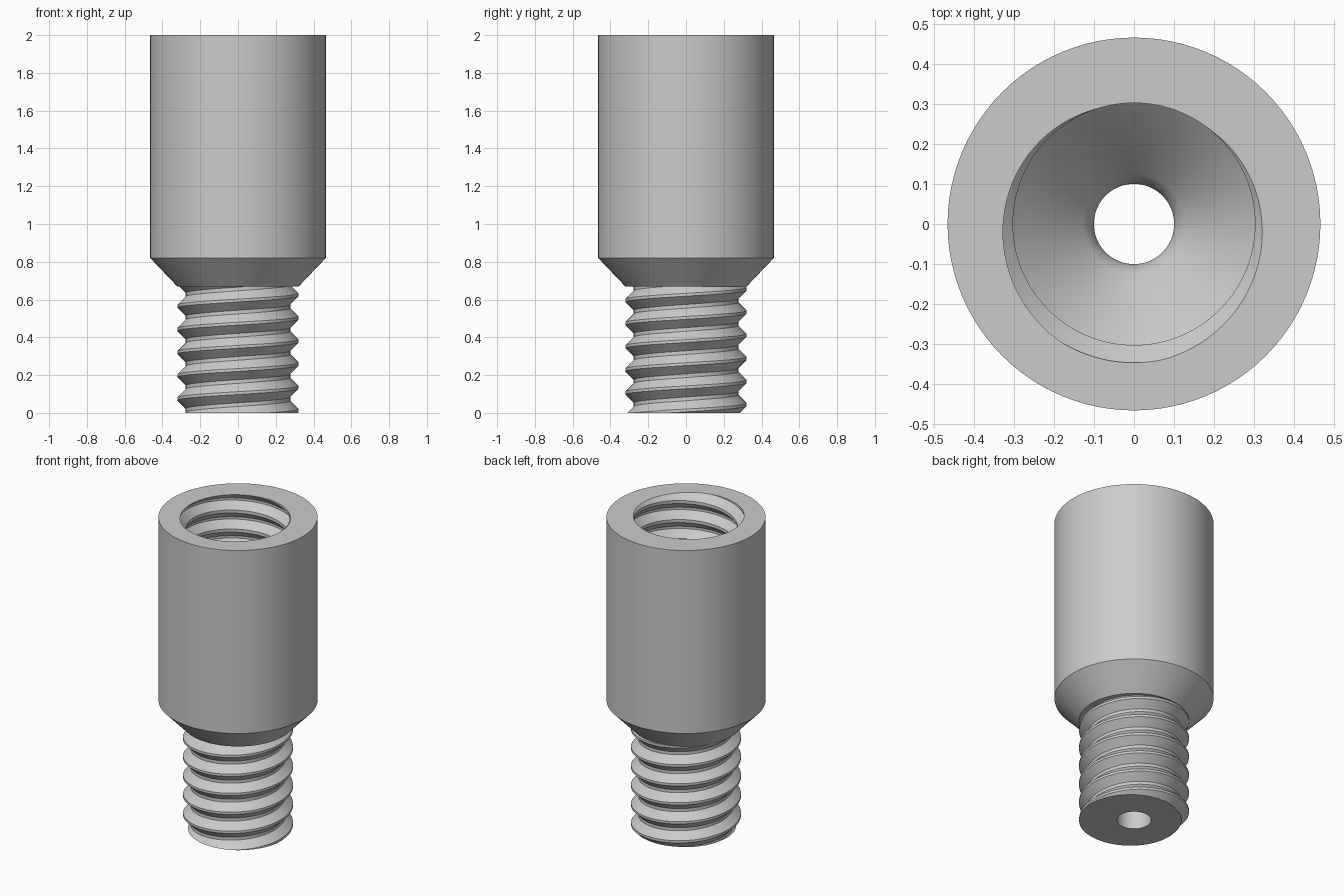
import bpy
import bmesh
import math

cube = bpy.data.objects.get("Cube")
if cube:
    bpy.data.objects.remove(cube, do_unlink=True)

SEGMENTS = 96
PITCH = 0.1225
DEPTH = 0.044
CREST = 0.0075            # half width of the flat crest
FLANK = CREST + DEPTH     # 45 degree flanks end here
BORE = 0.10


def thread_radius(root, offset):
    """Thread radius at a height offset from the nearest crest."""
    distance = abs((offset + PITCH / 2) % PITCH - PITCH / 2)
    return root + max(0, min(DEPTH, FLANK - distance))


def thread_rows(root, crest_height, low, high, angle):
    """Profile of a right-handed thread at one angle, clipped to low..high."""
    base = crest_height + PITCH * angle / math.tau
    first = math.floor((low - crest_height) / PITCH) - 2
    last = math.ceil((high - crest_height) / PITCH) + 2
    rows = []
    for turn in range(first, last):
        for step in (-FLANK, -CREST, CREST, FLANK):
            z = min(high, max(low, base + turn * PITCH + step))
            rows.append((thread_radius(root, z - base), z))
    return rows


def section(angle):
    """Closed half section: outside going up, then inside going down."""
    male = thread_rows(0.277, 0.013, 0, 0.67, angle)
    female = thread_rows(0.302, 2.034, 0.82, 2, angle)
    shoulder = [(0.322, 0.67), (0.465, 0.82), (0.465, 2)]
    funnel = [(0.302, 0.82), (0.125, 0.645), (0.107, 0.62), (BORE, 0.59)]
    return [(BORE, 0)] + male + shoulder + female[::-1] + funnel


# Adapter body swept around the axis, with both threads in one closed surface
bm = bmesh.new()
columns = []
for i in range(SEGMENTS + 1):
    a = math.tau * i / SEGMENTS
    columns.append([bm.verts.new((r * math.cos(a), r * math.sin(a), z))
                    for r, z in section(a)])
for left, right in zip(columns, columns[1:]):
    count = len(left)
    for j in range(count):
        k = (j + 1) % count
        bm.faces.new((left[j], right[j], right[k], left[k]))
bmesh.ops.remove_doubles(bm, verts=bm.verts, dist=0.0001)
bmesh.ops.dissolve_degenerate(bm, edges=bm.edges, dist=0.0001)
bmesh.ops.recalc_face_normals(bm, faces=bm.faces)

mesh = bpy.data.meshes.new("threaded_adapter")
bm.to_mesh(mesh)
bm.free()
adapter = bpy.data.objects.new("threaded_adapter", mesh)
bpy.context.collection.objects.link(adapter)

# Plain grey finish
grey = bpy.data.materials.new("light_grey")
grey.use_nodes = True
colour = (0.6, 0.6, 0.6, 1)
grey.diffuse_color = colour
grey.node_tree.nodes["Principled BSDF"].inputs["Base Color"].default_value = colour
mesh.materials.append(grey)

# Smooth walls with sharp rims and thread edges
bpy.ops.object.select_all(action='DESELECT')
adapter.select_set(True)
bpy.context.view_layer.objects.active = adapter
bpy.ops.object.shade_smooth_by_angle(angle=math.radians(30))
